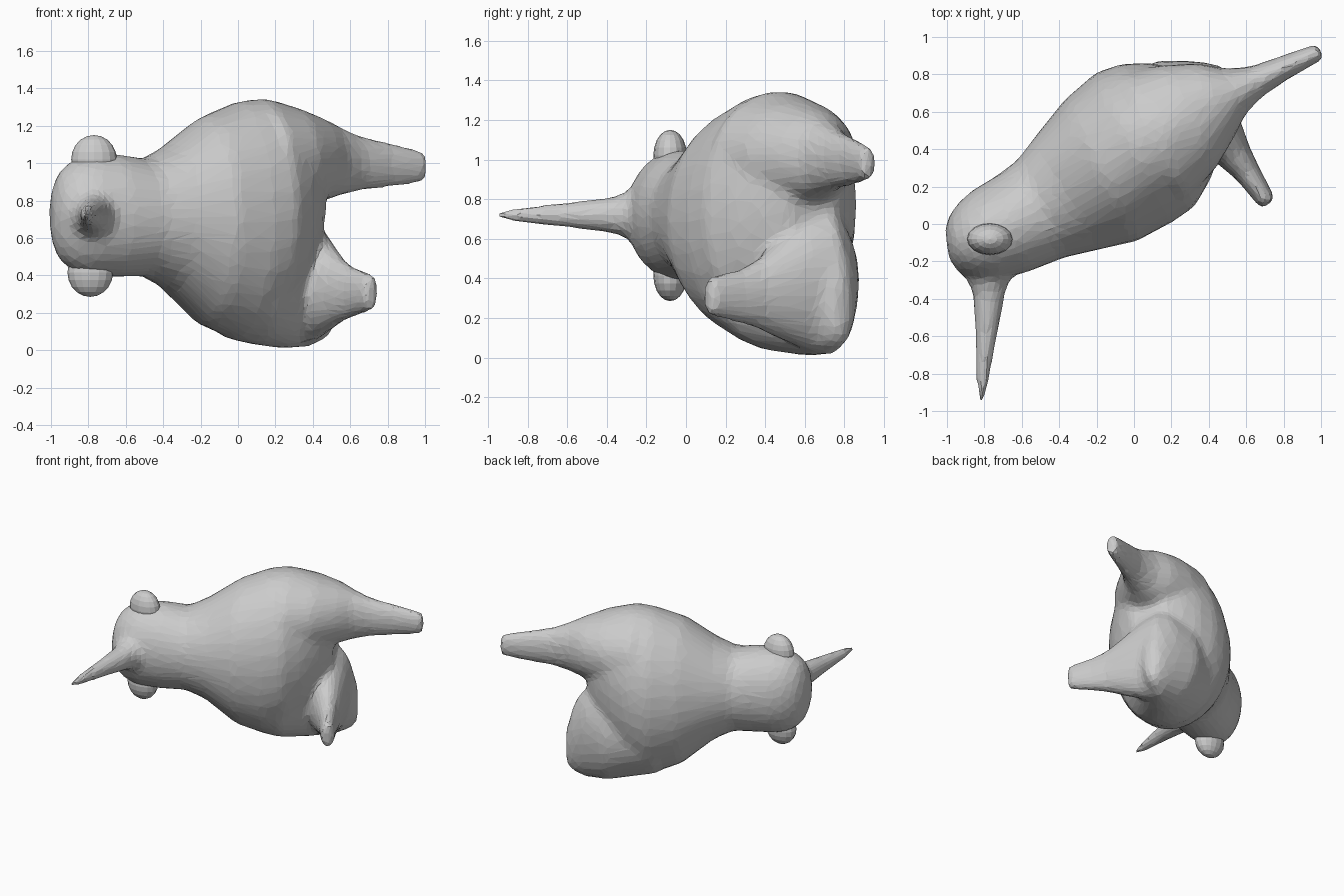
import bpy, bmesh, math
from mathutils import Vector

N = 28


def loft(bm, sections):
    """Skin of upright elliptical rings: (x, y, z, heading, half width, half height)."""
    rings = []
    for x, y, z, ang, a, b in sections:
        h = math.radians(ang)
        side = Vector((-math.sin(h), math.cos(h), 0))
        rings.append([bm.verts.new(Vector((x, y, z))
                                   + side * a * math.cos(2 * math.pi * i / N)
                                   + Vector((0, 0, b * math.sin(2 * math.pi * i / N))))
                      for i in range(N)])
    for p, q in zip(rings, rings[1:]):
        for i in range(N):
            j = (i + 1) % N
            bm.faces.new((p[i], p[j], q[j], q[i]))
    bm.faces.new(rings[0][::-1])
    bm.faces.new(rings[-1])


bm = bmesh.new()
# head, neck and torso
loft(bm, [(-1.0, -.11, .72, 8, .08, .12), (-.96, -.11, .72, 10, .16, .23),
          (-.89, -.09, .72, 12, .215, .295), (-.8, -.06, .72, 15, .25, .325),
          (-.65, 0, .72, 20, .27, .33), (-.5, .08, .71, 26, .29, .315),
          (-.38, .155, .71, 28, .34, .38), (-.18, .285, .69, 27, .425, .56),
          (0, .41, .69, 27, .45, .64), (.13, .475, .73, 27, .43, .62),
          (.25, .55, .78, 27, .35, .54), (.34, .60, .82, 27, .26, .42),
          (.41, .64, .84, 27, .15, .27)])
# upper limb, stretched backwards
loft(bm, [(.1, .46, 1.0, 27, .38, .34), (.3, .575, 1.02, 27, .31, .28),
          (.44, .665, 1.02, 27, .22, .225), (.54, .71, 1.01, 26, .135, .185),
          (.65, .76, 1.0, 25, .088, .15), (.8, .835, .99, 24, .066, .125),
          (1.0, .925, .98, 24, .047, .088)])
# lower thigh, tall and flat at the back
loft(bm, [(-.05, .39, .5, 27, .38, .44), (.08, .46, .42, 27, .36, .39),
          (.25, .635, .385, 27, .27, .38), (.38, .725, .37, 27, .165, .345),
          (.46, .77, .30, 27, .10, .25), (.51, .79, .25, 27, .05, .15)])
# lower limb, bent forwards
loft(bm, [(.35, .74, .36, -60, .15, .36), (.39, .59, .365, -60, .16, .32),
          (.48, .44, .335, -60, .125, .23), (.54, .36, .32, -58, .095, .175),
          (.61, .27, .31, -57, .07, .14), (.72, .105, .31, -57, .05, .102)])
# pointed beak
loft(bm, [(-.78, -.16, .72, -90, .19, .19), (-.78, -.27, .72, -90, .13, .13),
          (-.775, -.36, .72, -90, .09, .095), (-.79, -.6, .72, -90, .06, .067),
          (-.81, -.85, .72, -90, .036, .042), (-.815, -.96, .72, -90, .015, .022)])
bmesh.ops.recalc_face_normals(bm, faces=bm.faces)
me = bpy.data.meshes.new("body")
bm.to_mesh(me)
bm.free()
body = bpy.data.objects.new("body", me)
bpy.context.collection.objects.link(body)

# fuse the parts into one soft skin, then reduce to facets
m = body.modifiers.new("fuse", 'REMESH')
m.mode = 'VOXEL'
m.voxel_size = 0.018
m = body.modifiers.new("soften", 'SMOOTH')
m.factor, m.iterations = 0.5, 30
m = body.modifiers.new("facets", 'DECIMATE')
m.ratio = 0.06

# eyes on both sides of the head
for name, x, z in (("upper_eye", -.77, 1.02), ("lower_eye", -.79, .415)):
    bpy.ops.mesh.primitive_uv_sphere_add(segments=16, ring_count=10, radius=1,
                                         location=(x, -.08, z))
    eye = bpy.context.object
    eye.name = name
    eye.scale = (.122, .085, .13)
